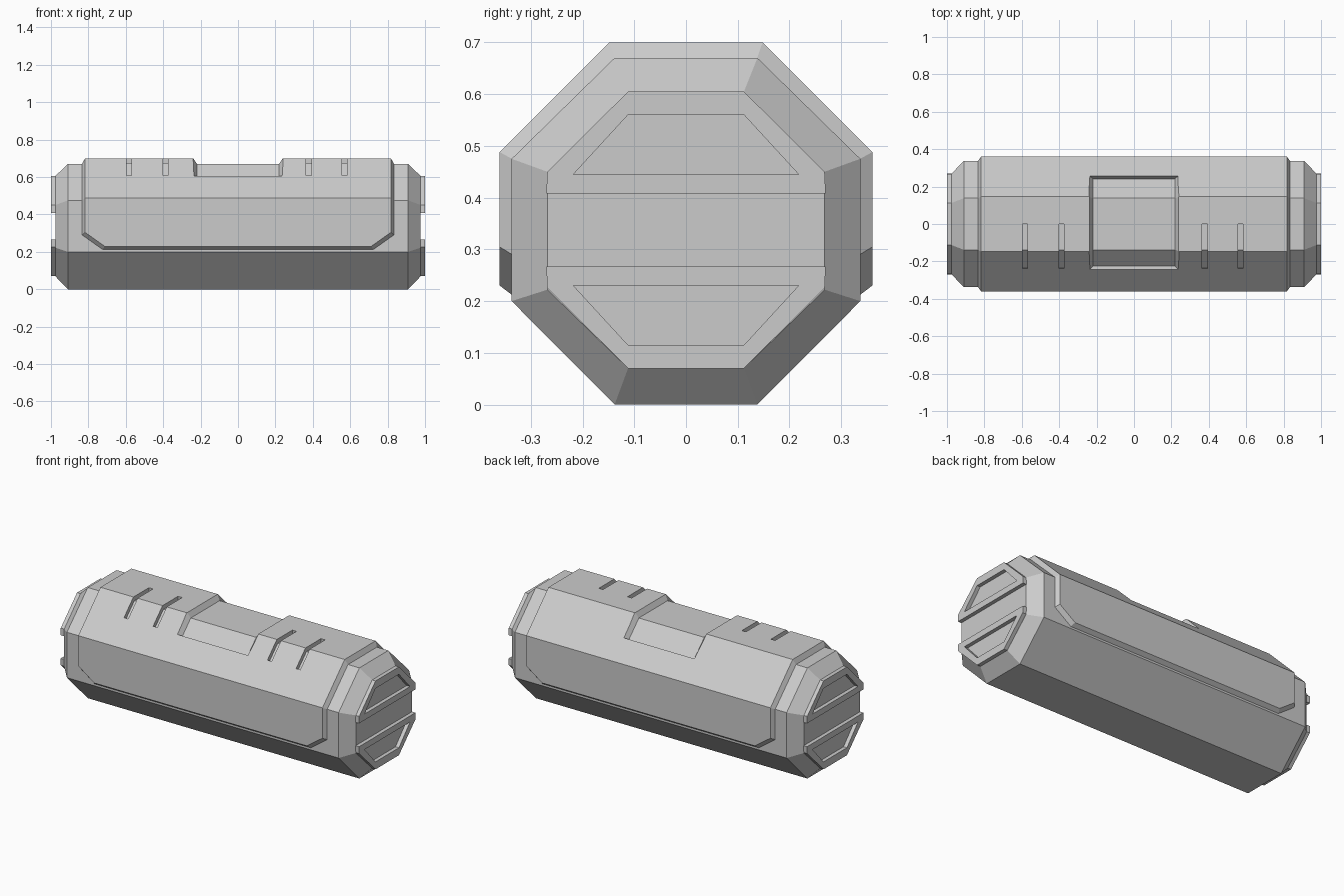
import bpy, bmesh
from mathutils import Vector

if "Cube" in bpy.data.objects:
    bpy.data.objects.remove(bpy.data.objects["Cube"])


def loft(bm, rings, closed=False):
    """Skin a series of equal-sized rings; cap the ends unless closed."""
    rows = [[bm.verts.new(p) for p in r] for r in rings]
    n = len(rows[0])
    pairs = list(zip(rows, rows[1:])) + ([(rows[-1], rows[0])] if closed else [])
    for a, b in pairs:
        for i in range(n):
            j = (i + 1) % n
            bm.faces.new((a[i], a[j], b[j], b[i]))
    if not closed:
        bm.faces.new(rows[0])
        bm.faces.new(rows[-1])


def finish(bm, name):
    bmesh.ops.recalc_face_normals(bm, faces=bm.faces[:])
    me = bpy.data.meshes.new(name)
    bm.to_mesh(me)
    bm.free()
    ob = bpy.data.objects.new(name, me)
    bpy.context.collection.objects.link(ob)
    return ob


def section(x, half):
    """Full cross-section at x from its +y half, listed bottom to top."""
    pts = half + [(-y, z) for y, z in reversed(half)]
    return [(x, y, z) for y, z in pts]


# Octagonal core with chamfered ends
big = [(0.138, 0), (0.337, 0.2), (0.337, 0.475), (0.138, 0.67)]
small = [(0.112, 0.07), (0.268, 0.222), (0.268, 0.45), (0.112, 0.605)]
bm = bmesh.new()
loft(bm, [section(-0.977, small), section(-0.91, big),
          section(0.91, big), section(0.977, small)])
finish(bm, "core_body")

# Outer shell over the top and sides, bevelled around its rim
outer = [(0.33, 0.207), (0.36, 0.23), (0.36, 0.488), (0.148, 0.7)]
inner = [(0.325, 0.207), (0.335, 0.212), (0.335, 0.474), (0.137, 0.668)]
bm = bmesh.new()
loft(bm, [section(-0.835, inner), section(-0.818, outer),
          section(0.818, outer), section(0.835, inner)])
# slanted lower corners
for sx in (-1, 1):
    for sy in (-1, 1):
        p = [Vector((sx * x, sy * y, z)) for x, y, z in
             ((0.83, 0.337, 0.288), (0.72, 0.337, 0.21), (0.71, 0.36, 0.228))]
        nrm = (p[1] - p[0]).cross(p[2] - p[0])
        if nrm.z > 0:
            nrm.negate()
        cut = bmesh.ops.bisect_plane(
            bm, geom=bm.verts[:] + bm.edges[:] + bm.faces[:], dist=1e-5,
            plane_co=p[0], plane_no=nrm, clear_outer=True)
        bmesh.ops.holes_fill(bm, edges=[e for e in bm.edges if e.is_boundary], sides=0)
shell = finish(bm, "outer_shell")

# Cutters: top pocket with sloped walls, and four narrow slots
bm = bmesh.new()
floor = [(-0.22, 0.578), (-0.135, 0.66), (0.135, 0.66), (0.235, 0.562)]
above = [(-0.27, 0.64), (-0.155, 0.74), (0.155, 0.74), (0.285, 0.627)]
loft(bm, [[(-0.213, a, b), (0.213, a, b), (0.265, c, d), (-0.265, c, d)]
          for (a, b), (c, d) in zip(floor, above)])
for cx in (-0.583, -0.388, 0.378, 0.57):
    lo, hi = cx - 0.014, cx + 0.014
    loft(bm, [[(lo, a, b), (hi, a, b), (hi, c, d), (lo, c, d)]
              for a, b, c, d in ((0, 0.674, 0, 0.75),
                                 (-0.139, 0.674, -0.16, 0.75),
                                 (-0.235, 0.578, -0.245, 0.67))])
cutter = finish(bm, "shell_cutter")
cutter.hide_render = True
mod = shell.modifiers.new("recesses", 'BOOLEAN')
mod.operation = 'DIFFERENCE'
mod.solver = 'EXACT'
mod.object = cutter
bpy.context.view_layer.objects.active = shell
bpy.ops.object.modifier_apply(modifier=mod.name)
bpy.data.objects.remove(cutter)

# Trapezoid frames on both ends
rim = [(0.27, 0.408), (0.268, 0.45), (0.112, 0.605)]
hole = [(0.218, 0.445), (0.214, 0.449), (0.112, 0.56)]
rim += [(-y, z) for y, z in reversed(rim)]
hole += [(-y, z) for y, z in reversed(hole)]
for sx, side in ((1, "right"), (-1, "left")):
    for low, level in ((False, "upper"), (True, "lower")):
        def h(z):
            return 0.675 - z if low else z
        bm = bmesh.new()
        loft(bm, [[(sx * 0.97, a, h(b)), (sx, a, h(b)), (sx, c, h(d)), (sx * 0.97, c, h(d))]
                  for (a, b), (c, d) in zip(rim, hole)], closed=True)
        finish(bm, f"{side}_{level}_end_frame")
